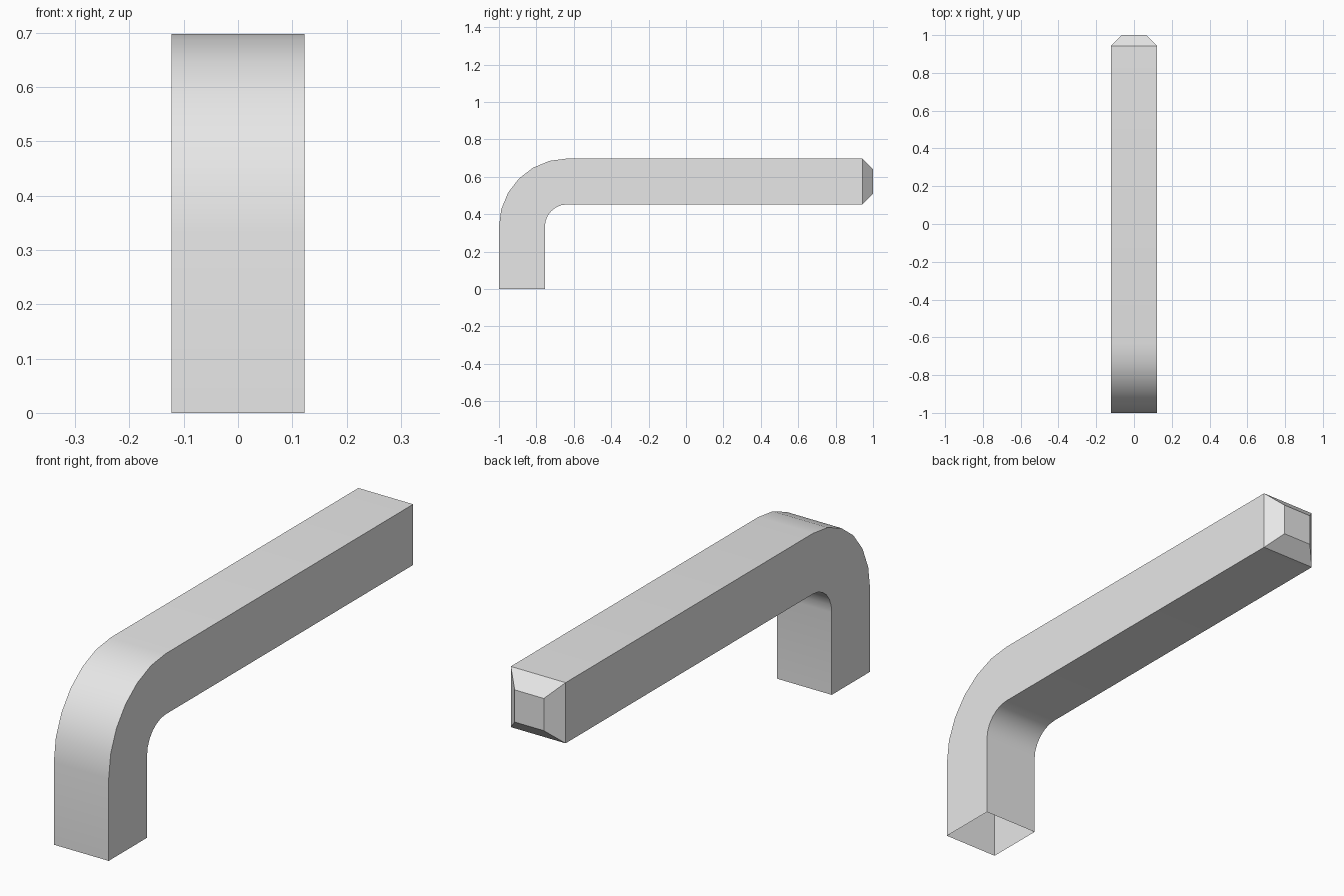
import bpy
import bmesh
from math import sin, cos, radians, pi

cube = bpy.data.objects.get("Cube")
if cube:
    bpy.data.objects.remove(cube, do_unlink=True)

HALF = 0.1225            # half width of the square bar
BEND_Y, BEND_Z = -0.635, 0.333
BEND_RADIUS = 0.2425     # bend radius along the centre line
BEND_STEPS = 6
TIP_HALF = 0.065         # half width of the chamfered tip

# Plain grey material
grey = bpy.data.materials.new("light grey")
grey.use_nodes = True
colour = (0.8, 0.8, 0.8, 1)
grey.diffuse_color = colour
grey.node_tree.nodes["Principled BSDF"].inputs["Base Color"].default_value = colour

bm = bmesh.new()


def add_ring(y, z, angle, half=HALF):
    """Square cross-section; its outward direction is turned by angle."""
    out_y, out_z = -cos(angle), sin(angle)
    corners = [(-1, 1), (1, 1), (1, -1), (-1, -1)]
    return [bm.verts.new((sx * half, y + so * half * out_y, z + so * half * out_z))
            for sx, so in corners]


# Centre line: open foot, bend, long arm, chamfered tip
rings = [add_ring(BEND_Y - BEND_RADIUS, 0, 0)]
for i in range(BEND_STEPS + 1):
    a = pi / 2 * i / BEND_STEPS
    rings.append(add_ring(BEND_Y - BEND_RADIUS * cos(a),
                          BEND_Z + BEND_RADIUS * sin(a), a))
arm_z = BEND_Z + BEND_RADIUS
rings.append(add_ring(0.943, arm_z, pi / 2))
rings.append(add_ring(1.0, arm_z, pi / 2, TIP_HALF))

# Skin the sections; the foot stays open, the tip is closed
for a, b in zip(rings, rings[1:]):
    for i in range(4):
        j = (i + 1) % 4
        bm.faces.new((a[i], a[j], b[j], b[i]))
tip = bm.faces.new(rings[-1])
bmesh.ops.recalc_face_normals(bm, faces=bm.faces)
if tip.normal.y < 0:
    bmesh.ops.reverse_faces(bm, faces=bm.faces)

mesh = bpy.data.meshes.new("bent_square_bar")
bm.to_mesh(mesh)
bm.free()
mesh.materials.append(grey)
bar = bpy.data.objects.new("bent_square_bar", mesh)
bpy.context.collection.objects.link(bar)

# Smooth bend with crisp corners
bpy.ops.object.select_all(action='DESELECT')
bar.select_set(True)
bpy.context.view_layer.objects.active = bar
bpy.ops.object.shade_smooth_by_angle(angle=radians(30))
